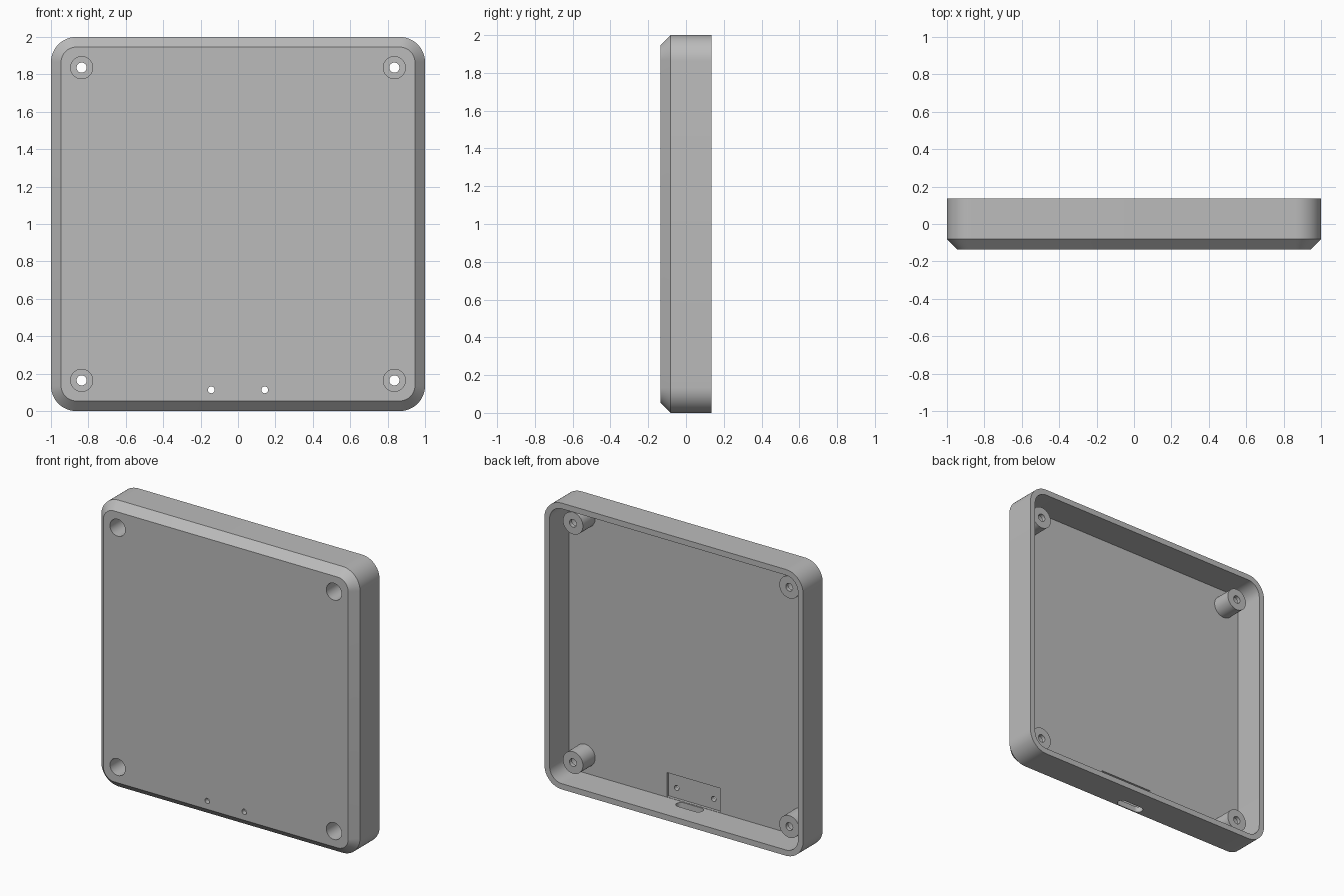
import bpy, bmesh, math
from mathutils import Matrix, Vector

cube = bpy.data.objects.get("Cube")
if cube:
    bpy.data.objects.remove(cube, do_unlink=True)

FRONT, BACK = -0.135, 0.135      # depth limits
CHAMFER, WALL, RADIUS = 0.054, 0.04, 0.135
FLOOR = FRONT + CHAMFER          # inner floor plane
POST_END = 0.054
SCREW = 0.836                    # screw offset from the middle

grey = bpy.data.materials.new("light grey plastic")
grey.use_nodes = True
grey.diffuse_color = (0.5, 0.5, 0.5, 1)
grey.node_tree.nodes["Principled BSDF"].inputs["Base Color"].default_value = (0.5, 0.5, 0.5, 1)


def rounded(half_w, half_h, r, steps=12):
    """Outline of a rounded rectangle, counter-clockwise."""
    pts = []
    for k, (sx, sy) in enumerate([(1, 1), (-1, 1), (-1, -1), (1, -1)]):
        for i in range(steps + 1):
            a = (k + i / steps) * math.pi / 2
            pts.append((sx * (half_w - r) + r * math.cos(a),
                        sy * (half_h - r) + r * math.sin(a)))
    return pts


def make_object(name, bm):
    bmesh.ops.recalc_face_normals(bm, faces=bm.faces)
    mesh = bpy.data.meshes.new(name)
    bm.to_mesh(mesh)
    bm.free()
    mesh.materials.append(grey)
    obj = bpy.data.objects.new(name, mesh)
    bpy.context.collection.objects.link(obj)
    return obj


def loft(name, rings):
    """Closed solid through rings of equal point count."""
    bm = bmesh.new()
    loops = [[bm.verts.new(p) for p in ring] for ring in rings]
    n = len(loops[0])
    for a, b in zip(loops, loops[1:]):
        for i in range(n):
            j = (i + 1) % n
            bm.faces.new((a[i], a[j], b[j], b[i]))
    bm.faces.new(loops[0])
    bm.faces.new(loops[-1])
    return make_object(name, bm)


def cylinder(name, x, z, r, y0, y1, sides=48):
    ring = [(r * math.cos(t), r * math.sin(t))
            for t in (2 * math.pi * i / sides for i in range(sides))]
    return loft(name, [[(x + u, y, z + v) for u, v in ring] for y in (y0, y1)])


def box(name, lo, hi):
    lo, hi = Vector(lo), Vector(hi)
    bm = bmesh.new()
    bmesh.ops.create_cube(bm, size=1, matrix=Matrix.Translation((lo + hi) / 2)
                          @ Matrix.Diagonal((*(hi - lo), 1)))
    return make_object(name, bm)


def combine(target, tool, operation):
    mod = target.modifiers.new(operation.lower(), "BOOLEAN")
    mod.operation, mod.solver, mod.object = operation, "EXACT", tool
    bpy.ops.object.select_all(action="DESELECT")
    bpy.context.view_layer.objects.active = target
    target.select_set(True)
    bpy.ops.object.modifier_apply(modifier=mod.name)
    bpy.data.objects.remove(tool, do_unlink=True)


# Open-backed shell: chamfered front, rim, inner walls, floor
sections = [(CHAMFER, FRONT), (0, FLOOR), (0, BACK), (WALL, BACK), (WALL, FLOOR)]
shell = loft("enclosure_shell",
             [[(u, y, v + 1) for u, v in rounded(1 - d, 1 - d, RADIUS - d)]
              for d, y in sections])

# Corner screw posts, each with a deep bore and a narrow through hole
corners = [(sx * SCREW, 1 + sz * SCREW) for sx in (-1, 1) for sz in (-1, 1)]
for x, z in corners:
    combine(shell, cylinder("screw_post", x, z, 0.077, FLOOR - 0.02, POST_END), "UNION")
for x, z in corners:
    combine(shell, cylinder("screw_bore", x, z, 0.059, FRONT - 0.1, POST_END - 0.027), "DIFFERENCE")
    combine(shell, cylinder("screw_hole", x, z, 0.027, FRONT - 0.1, BACK), "DIFFERENCE")

# Shallow board recess in the floor with two small indicator holes
combine(shell, box("board_recess", (-0.205, FLOOR - 0.02, WALL + 0.002),
                   (0.205, FLOOR + 0.02, 0.212)), "DIFFERENCE")
for x in (-0.143, 0.143):
    combine(shell, cylinder("indicator_hole", x, 0.113, 0.018, FRONT - 0.1, BACK), "DIFFERENCE")

# Rounded cable slot through the bottom wall
slot = rounded(0.1, 0.033, 0.0329)
combine(shell, loft("cable_slot", [[(u, v - 0.04, z) for u, v in slot]
                                   for z in (-0.05, WALL + 0.03)]), "DIFFERENCE")

# Smooth the curves, keep the edges crisp
bpy.ops.object.select_all(action="DESELECT")
bpy.context.view_layer.objects.active = shell
shell.select_set(True)
bpy.ops.object.shade_smooth_by_angle(angle=math.radians(30))
